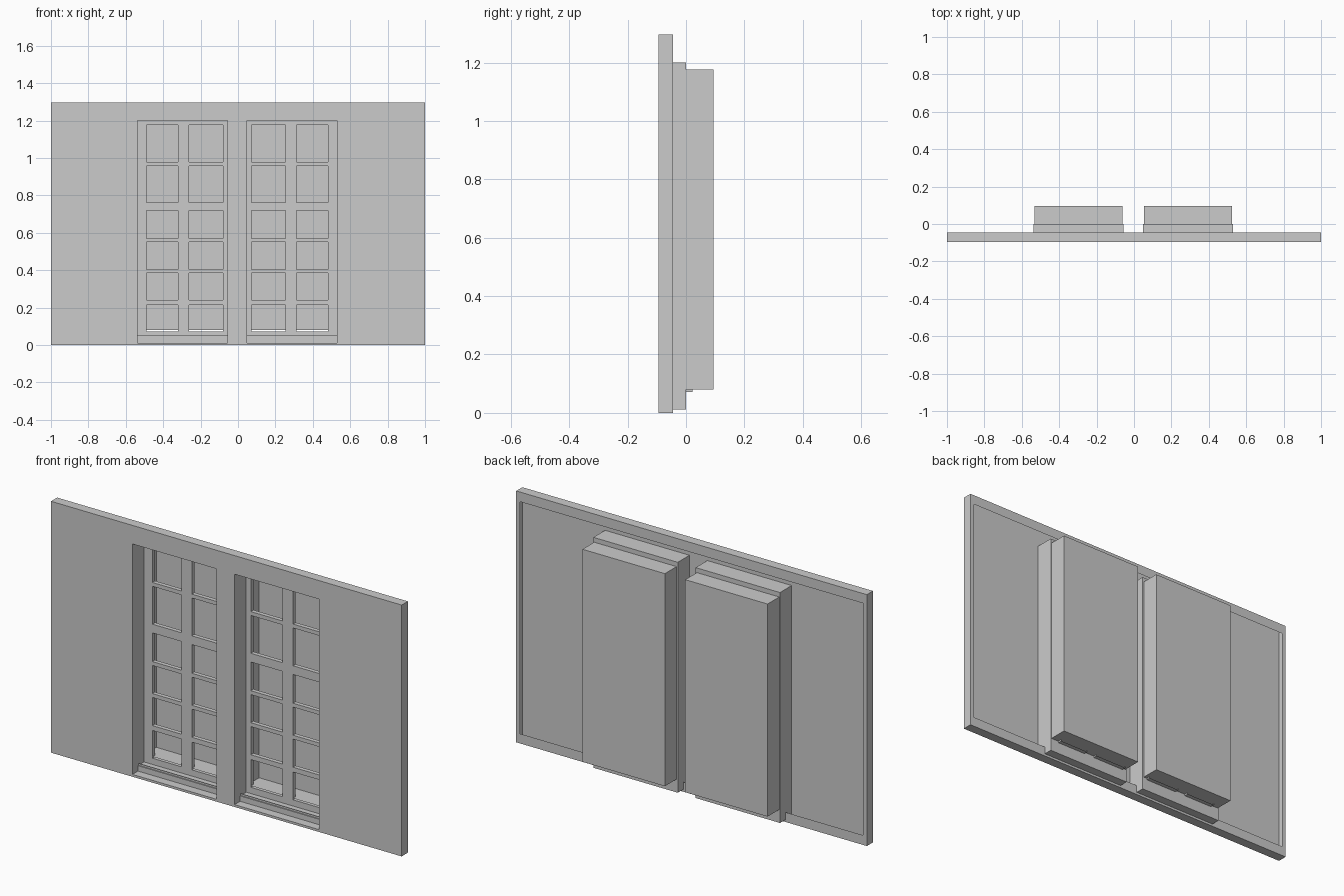
import bpy, bmesh

if "Cube" in bpy.data.objects:
    bpy.data.objects.remove(bpy.data.objects["Cube"])

grey = bpy.data.materials.new("light grey")
grey.diffuse_color = (0.6, 0.6, 0.6, 1)
grey.use_nodes = True
grey.node_tree.nodes["Principled BSDF"].inputs["Base Color"].default_value = grey.diffuse_color


def finish(name, bm):
    bmesh.ops.remove_doubles(bm, verts=bm.verts[:], dist=1e-5)
    me = bpy.data.meshes.new(name)
    bm.to_mesh(me)
    bm.free()
    me.materials.append(grey)
    ob = bpy.data.objects.new(name, me)
    bpy.context.collection.objects.link(ob)
    return ob


def quad(bm, *pts):
    bm.faces.new([bm.verts.new(p) for p in pts])


def sheet(bm, xs, zs, y, hole, back=False):
    """Flat panel facing -y (or +y) on a grid; hole(i, j) leaves cells open."""
    for i in range(len(xs) - 1):
        for j in range(len(zs) - 1):
            if not hole(i, j):
                p = [(xs[i], y, zs[j]), (xs[i + 1], y, zs[j]),
                     (xs[i + 1], y, zs[j + 1]), (xs[i], y, zs[j + 1])]
                quad(bm, *(p[::-1] if back else p))


def tube(bm, x0, x1, z0, z1, y0, y1, inward=False):
    """Four walls running along y."""
    c = [(x0, z0), (x1, z0), (x1, z1), (x0, z1)]
    for k in range(4):
        (ax, az), (bx, bz) = c[k], c[(k + 1) % 4]
        p = [(ax, y0, az), (bx, y0, bz), (bx, y1, bz), (ax, y1, az)]
        quad(bm, *(p[::-1] if inward else p))


FRONT, RIM, BACK, DEEP = -0.095, -0.045, 0.0, 0.095
TOP, SILL, HEAD = 1.296, 0.012, 1.2
OFF = -0.004                       # the window pair sits slightly off centre
IN, OUT = 0.051, 0.532             # inner and outer jamb distances

# wall: front skin with two openings, folded edges and a narrow back lip
bm = bmesh.new()
xs = [-1, OFF - OUT, OFF - IN, OFF + IN, OFF + OUT, 1]
sheet(bm, xs, [0, SILL, HEAD, TOP], FRONT, lambda i, j: i in (1, 3) and j == 1)
tube(bm, -1, 1, 0, TOP, FRONT, RIM)
sheet(bm, [-1, -0.977, 0.977, 1], [0, 0.05, TOP - 0.05, TOP], RIM,
      lambda i, j: i == 1 and j == 1, back=True)
finish("wall", bm)

rows = [(0.072, 0.215), (0.24, 0.385), (0.405, 0.55),
        (0.57, 0.718), (0.763, 0.958), (0.978, 1.175)]
cols = [(0.073, 0.255), (0.314, 0.48)]   # pane columns, measured from OFF

for side, s in (("left", -1), ("right", 1)):
    def span(a, b):
        return sorted((OFF + s * a, OFF + s * b))

    x0, x1 = span(IN, OUT)
    # window reveal
    bm = bmesh.new()
    tube(bm, x0, x1, SILL, HEAD, FRONT, BACK)
    finish(side + "_window_reveal", bm)

    # raised inner sill step
    bm = bmesh.new()
    quad(bm, (x0, -0.05, SILL), (x1, -0.05, SILL), (x1, -0.05, 0.04), (x0, -0.05, 0.04))
    quad(bm, (x0, -0.05, 0.04), (x1, -0.05, 0.04), (x1, BACK, 0.04), (x0, BACK, 0.04))
    finish(side + "_sill_step", bm)

    # lattice with pane openings that run a little way back
    panes = sorted(span(a + 0.004, b + 0.004) for a, b in cols)
    gx = [x0] + [v for p in panes for v in p] + [x1]
    gz = [SILL] + [v for r in rows for v in r] + [HEAD]
    bm = bmesh.new()
    sheet(bm, gx, gz, BACK, lambda i, j: i % 2 == 1 and j % 2 == 1)
    for a, b in panes:
        for c, d in rows:
            tube(bm, a, b, c, d, BACK, 0.022, inward=True)
    finish(side + "_window_lattice", bm)

    # closed box behind the lattice
    bx0, bx1 = span(IN + 0.007, OUT - 0.004)
    bm = bmesh.new()
    tube(bm, bx0, bx1, 0.08, 1.176, BACK, DEEP)
    sheet(bm, [bx0, bx1], [0.08, 1.176], DEEP, lambda i, j: False, back=True)
    finish(side + "_back_box", bm)
